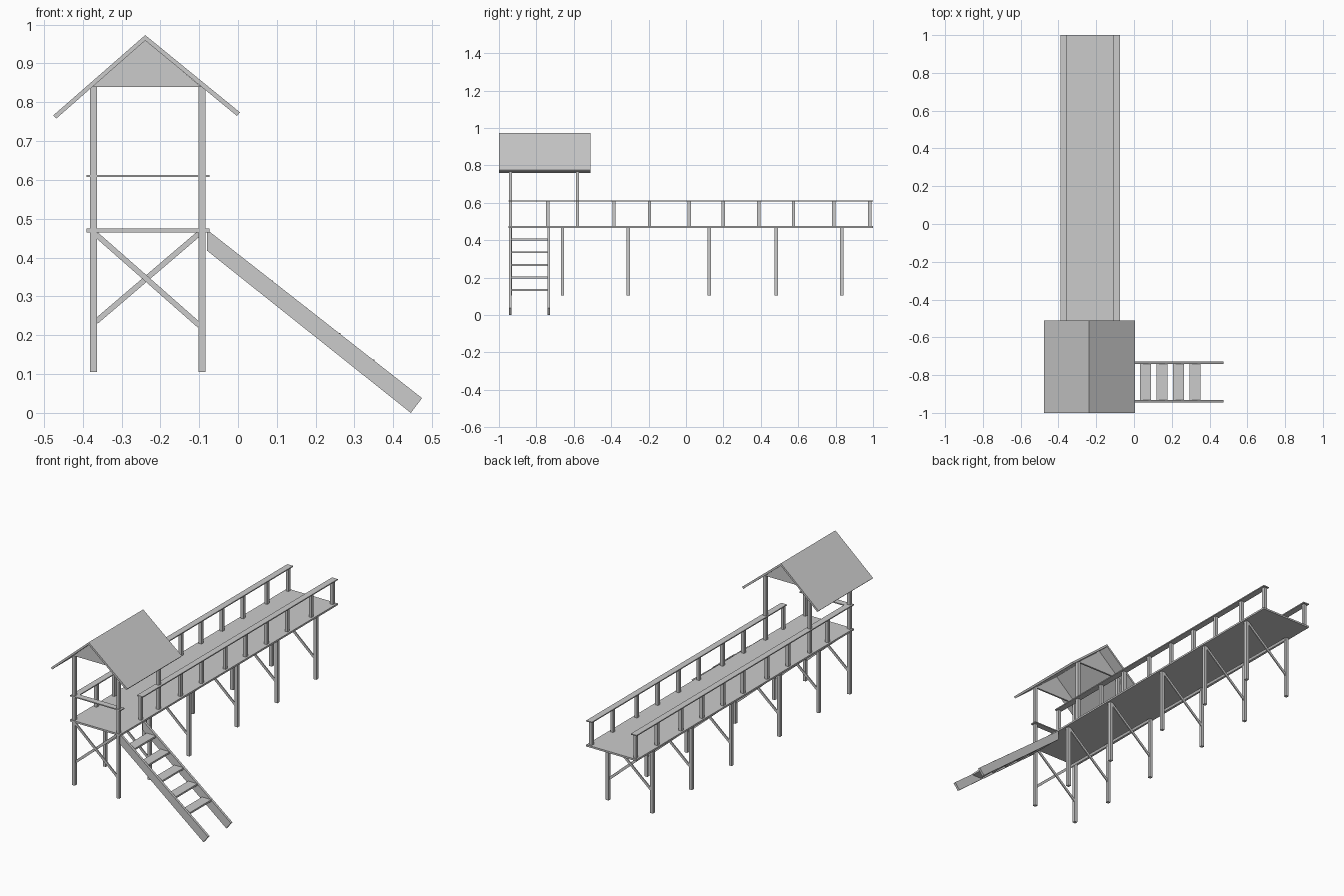
import bpy, math

if "Cube" in bpy.data.objects:
    bpy.data.objects.remove(bpy.data.objects["Cube"])

CX = -0.2325          # centre line of the walkway
LEFT, RIGHT = -0.372, -0.093
DECK_TOP = 0.475


def mesh(name, verts, faces):
    me = bpy.data.meshes.new(name)
    me.from_pydata(verts, [], faces)
    me.update()
    ob = bpy.data.objects.new(name, me)
    bpy.context.collection.objects.link(ob)
    return ob


def prism(name, profile, y0, y1):
    """Extrude a clockwise xz profile from y0 to y1."""
    n = len(profile)
    verts = [(x, y, z) for y in (y0, y1) for x, z in profile]
    faces = [tuple(range(n)), tuple(reversed(range(n, 2 * n)))]
    faces += [((i + 1) % n, i, n + i, n + (i + 1) % n) for i in range(n)]
    ob = mesh(name, verts, faces)
    import bmesh
    bm = bmesh.new()
    bm.from_mesh(ob.data)
    bmesh.ops.recalc_face_normals(bm, faces=bm.faces)
    bm.to_mesh(ob.data)
    bm.free()
    return ob


def box(name, x0, x1, y0, y1, z0, z1):
    return prism(name, [(x0, z0), (x0, z1), (x1, z1), (x1, z0)], y0, y1)


def post(name, x, y, z0, z1, w=0.018):
    return box(name, x - w / 2, x + w / 2, y - w / 2, y + w / 2, z0, z1)


def brace(name, a, b, y, w=0.014, t=0.01):
    """Diagonal strip between two xz points."""
    dx, dz = b[0] - a[0], b[1] - a[1]
    d = math.hypot(dx, dz)
    nx, nz = -dz / d * w / 2, dx / d * w / 2
    prism(name, [(a[0] + nx, a[1] + nz), (b[0] + nx, b[1] + nz),
                 (b[0] - nx, b[1] - nz), (a[0] - nx, a[1] - nz)], y - t / 2, y + t / 2)


# Deck
box("deck", -0.39, -0.073, -0.95, 1.0, 0.465, DECK_TOP)

# Support legs with cross braces
for y in (-0.938, -0.66, -0.308, 0.125, 0.483, 0.832):
    for x in (LEFT, RIGHT):
        post("support_leg", x, y, 0.105, 0.466)
    brace("cross_brace", (-0.366, 0.46), (-0.099, 0.225), y - 0.003, t=0.006)
    brace("cross_brace", (-0.366, 0.235), (-0.099, 0.463), y + 0.003, t=0.006)

# Tower posts carrying the roof
for y in (-0.938, -0.58):
    for x in (LEFT, RIGHT):
        post("tower_post", x, y, 0.474, 0.84)

# Railing posts and flat handrails
for y in (-0.74, -0.385, -0.195, 0.018, 0.20, 0.388, 0.575, 0.79, 0.982):
    for x in (LEFT, RIGHT):
        post("railing_post", x, y, 0.474, 0.608)
box("left_handrail", -0.39, -0.354, -0.95, 1.0, 0.607, 0.613)
box("right_handrail", -0.109, -0.073, -0.75, 1.0, 0.607, 0.613)
box("front_handrail", -0.354, -0.073, -0.95, -0.915, 0.607, 0.613)

# Pitched roof and gable panels
prism("roof", [(-0.476, 0.766), (-0.239, 0.973), (0.005, 0.774),
               (-0.003, 0.765), (-0.239, 0.959), (-0.468, 0.758)], -1.0, -0.51)
for y in (-0.938, -0.58):
    prism("gable_panel", [(-0.376, 0.839), (-0.239, 0.96), (-0.094, 0.839)],
          y - 0.005, y + 0.005)

# Ladder stringers and treads
for y in (-0.939, -0.734):
    prism("ladder_stringer", [(-0.08, 0.472), (0.474, 0.038), (0.445, 0.0), (-0.08, 0.418)],
          y - 0.007, y + 0.007)
for i in range(5):
    x, z = -0.026 + 0.087 * i, 0.403 - 0.0675 * i
    box("ladder_tread", x - 0.029, x + 0.029, -0.933, -0.74, z - 0.005, z + 0.005)
